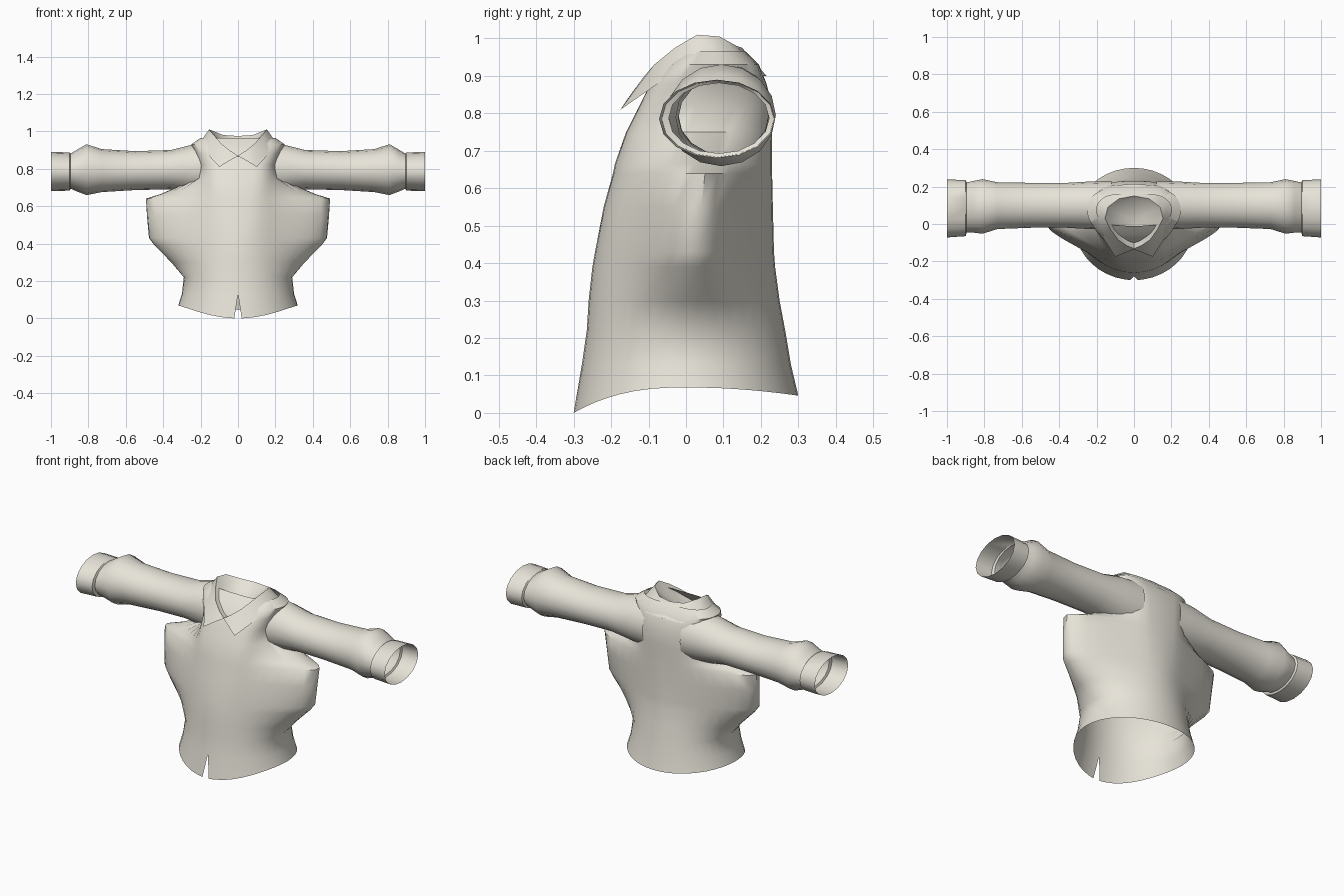
import bpy, bmesh
from math import sin, cos, pi

if "Cube" in bpy.data.objects:
    bpy.data.objects.remove(bpy.data.objects["Cube"])

cloth = bpy.data.materials.new("cloth")
cloth.diffuse_color = (.80, .77, .69, 1)
cloth.use_nodes = True
cloth.node_tree.nodes["Principled BSDF"].inputs["Base Color"].default_value = cloth.diffuse_color


def loft(name, rows, closed=False, tip=None):
    """Skin rows of points for the +x half, then mirror to the other side."""
    bm = bmesh.new()
    grid = [[bm.verts.new(p) for p in row] for row in rows]
    n = len(rows[0])
    span = n if closed else n - 1
    for a, b in zip(grid, grid[1:]):
        for i in range(span):
            j = (i + 1) % n
            bm.faces.new((a[i], a[j], b[j], b[i]))
    if tip:
        t = bm.verts.new(tip)
        for i in range(span):
            bm.faces.new((grid[-1][i], grid[-1][(i + 1) % n], t))
    bmesh.ops.recalc_face_normals(bm, faces=bm.faces)
    me = bpy.data.meshes.new(name)
    bm.to_mesh(me)
    bm.free()
    me.materials.append(cloth)
    ob = bpy.data.objects.new(name, me)
    bpy.context.collection.objects.link(ob)
    bpy.ops.object.select_all(action='DESELECT')
    ob.select_set(True)
    bpy.context.view_layer.objects.active = ob
    m = ob.modifiers.new("Mirror", 'MIRROR')
    m.merge_threshold = 0.002
    bpy.ops.object.modifier_apply(modifier=m.name)
    bpy.ops.object.shade_smooth_by_angle(angle=0.85)
    return ob


# Torso: z, front y, back y, core half width, side-fold extension
SECTIONS = [
    (0.00, -.300, .300, .32, 0),
    (0.13, -.278, .280, .30, 0),
    (0.22, -.265, .265, .285, .005),
    (0.30, -.260, .250, .28, .08),
    (0.39, -.250, .238, .27, .18),
    (0.43, -.243, .235, .265, .215),
    (0.55, -.220, .232, .25, .24),
    (0.64, -.195, .230, .23, .265),
    (0.665, -.190, .230, .225, .19),
    (0.75, -.160, .230, .205, .01),
    (0.82, -.125, .230, .207, 0),
    (0.88, -.095, .215, .23, 0),
    (0.93, -.050, .195, .25, 0),
    (0.965, -.010, .160, .20, 0),
]
SEG = 20
rows = []
for k, (z, yf, yb, w, wing) in enumerate(SECTIONS):
    square = 1 - .5 * min(1, max(0, (z - .4) / .35))   # boxier chest
    row = []
    for i in range(SEG + 1):
        a = -pi / 2 + pi * i / SEG
        c, s = max(cos(a), 0), sin(a)
        x = w * c ** square + wing * max(cos(a - .12), 0) ** 5
        y = (yf + yb) / 2 + (yb - yf) / 2 * s
        zz = z
        if k == 0:      # curved hem
            zz = .068 - (.068 * abs(s) ** 2.5 if s < 0 else .022 * s * s)
        if i in (0, SEG):
            x = 0.0
        if k == 0 and i == 0:      # slit at the front of the hem
            x = .02
        row.append((x, y, zz))
    rows.append(row)
loft("torso", rows)


def tube(name, rings, n=16):
    """Elliptical rings along x: x, centre y, centre z, radius y, radius z."""
    loft(name, [[(x, cy + ry * cos(2 * pi * i / n), cz + rz * sin(2 * pi * i / n))
                 for i in range(n)] for x, cy, cz, ry, rz in rings], closed=True)


# Sleeves with a gathered end running into open cuffs
tube("sleeves_with_cuffs", [
    (.12, .10, .80, .130, .142),
    (.24, .10, .80, .127, .130),
    (.36, .10, .795, .120, .105),
    (.55, .10, .79, .120, .104),
    (.73, .098, .79, .125, .115),
    (.81, .094, .795, .146, .136),
    (.86, .092, .79, .138, .112),
    (.895, .088, .787, .134, .094),
    (.90, .085, .785, .150, .102),
    (1.0, .083, .785, .155, .105)])

# Folded collar, each row running from centre back to centre front
outer = [(0, .215, .90), (.12, .205, .90), (.20, .13, .925), (.21, .02, .93),
         (.175, -.06, .89), (.10, -.175, .81), (.05, -.155, .84), (0, -.135, .868)]
fold = [(0, .15, .975), (.08, .135, .98), (.14, .09, 1.005), (.155, .03, 1.01),
        (.125, -.03, .975), (.085, -.085, .93), (.04, -.115, .895), (0, -.132, .87)]
neck = [(0, .135, .955), (.07, .115, .96), (.115, .07, .97), (.12, .02, .97),
        (.10, -.03, .94), (.07, -.075, .91), (.035, -.10, .885), (0, -.12, .865)]
loft("collar", [outer, fold, neck], tip=(0, .03, .89))
